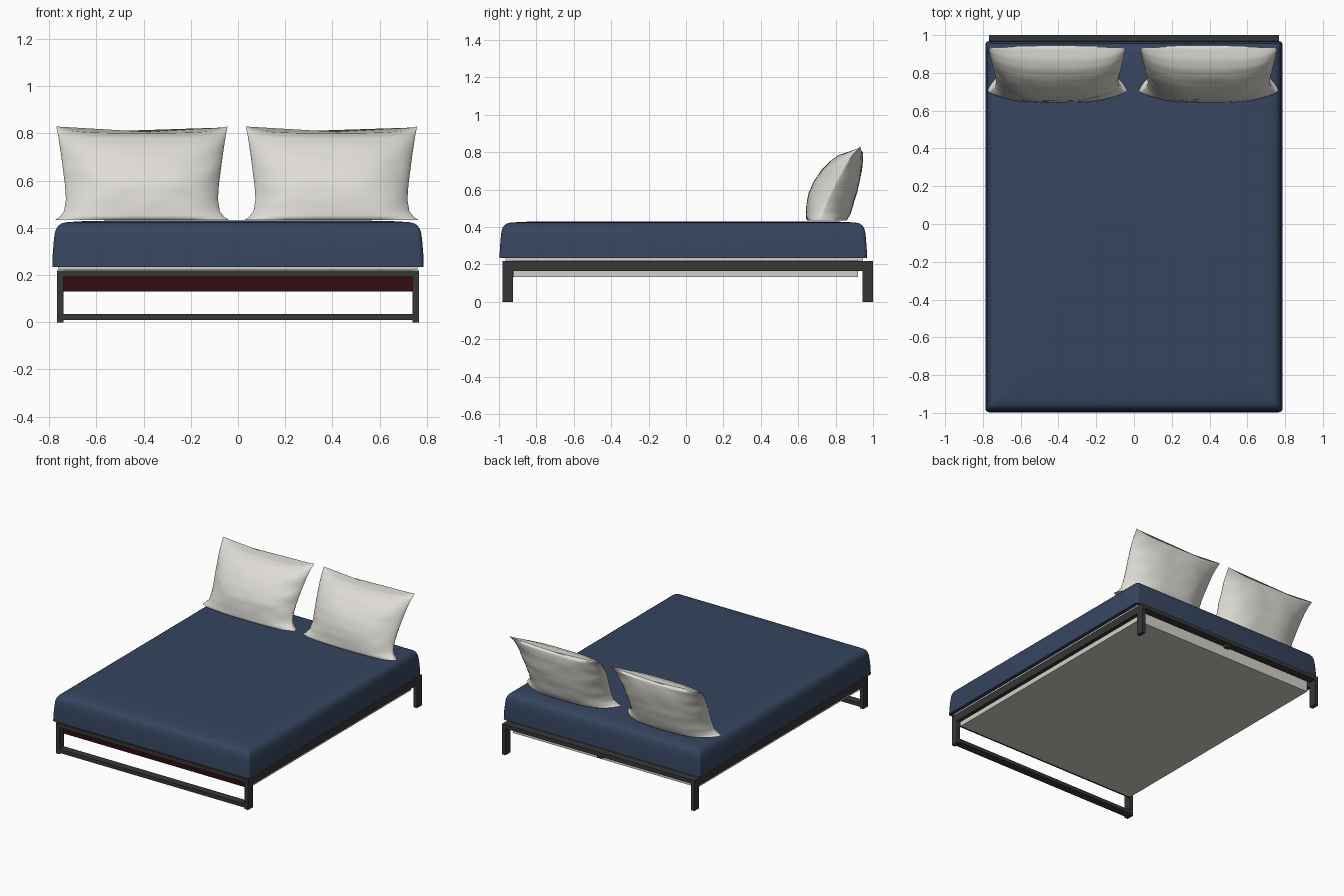
import bpy, bmesh, math
from mathutils import Vector, noise

if "Cube" in bpy.data.objects:
    bpy.data.objects.remove(bpy.data.objects["Cube"])


def material(name, rgb):
    m = bpy.data.materials.new(name)
    m.diffuse_color = (*rgb, 1)
    m.use_nodes = True
    m.node_tree.nodes["Principled BSDF"].inputs["Base Color"].default_value = m.diffuse_color
    return m


BLUE = material("navy fabric", (0.036, 0.060, 0.115))
WHITE = material("white linen", (0.74, 0.72, 0.67))
METAL = material("dark metal", (0.038, 0.038, 0.038))
RED = material("dark red", (0.030, 0.004, 0.006))
CREAM = material("pale base fabric", (0.64, 0.63, 0.58))


def finish(name, bm, mat, smooth=None):
    bmesh.ops.recalc_face_normals(bm, faces=bm.faces)
    me = bpy.data.meshes.new(name)
    bm.to_mesh(me)
    bm.free()
    ob = bpy.data.objects.new(name, me)
    bpy.context.collection.objects.link(ob)
    me.materials.append(mat)
    if smooth:
        bpy.ops.object.select_all(action='DESELECT')
        ob.select_set(True)
        bpy.context.view_layer.objects.active = ob
        bpy.ops.object.shade_smooth_by_angle(angle=math.radians(smooth))
    return ob


def box(name, x, y, z, mat):
    bm = bmesh.new()
    bmesh.ops.create_cube(bm, size=1)
    for v in bm.verts:
        v.co = [a + (c + 0.5) * (b - a) for c, (a, b) in zip(v.co, (x, y, z))]
    return finish(name, bm, mat)


# Metal frame: legs and side rails on both sides
W, T, D = 0.767, 0.027, 0.055
for side, s in (("left", -1), ("right", 1)):
    x = sorted((s * W, s * (W - T)))
    box(side + "_front_leg", x, (-0.98, -0.98 + D), (0, 0.22), METAL)
    box(side + "_back_leg", x, (1 - D, 1), (0, 0.22), METAL)
    box(side + "_side_rail", x, (-0.98 + D, 1 - D), (0.165, 0.22), METAL)

# Cross rails, with a floor bar at the front only
inner = (-W + T, W - T)
box("front_rail", inner, (-0.98, -0.98 + D), (0.192, 0.22), METAL)
box("front_floor_bar", inner, (-0.98, -0.98 + D), (0.01, 0.036), METAL)
box("back_rail", inner, (1 - D, 1), (0.192, 0.22), METAL)
box("back_rail_bracket", (-0.02, 0.02), (0.955, 0.985), (0.172, 0.192), METAL)

# Base box under the mattress, its top lip and the red front panel
box("base_box", (-0.738, 0.738), (-0.922, 0.92), (0.132, 0.222), CREAM)
box("base_lip", (-0.76, 0.76), (-0.965, 0.945), (0.221, 0.24), CREAM)
box("front_panel", (-0.74, 0.74), (-0.93, -0.922), (0.13, 0.215), RED)

# Mattress: stacked rounded-rectangle rings, (inset, height)
bm = bmesh.new()
profile = [(0.0, 0.235), (0.002, 0.29), (0.006, 0.34), (0.010, 0.375),
           (0.016, 0.395), (0.026, 0.41), (0.040, 0.419), (0.06, 0.424),
           (0.12, 0.428), (0.25, 0.431)]
rings = []
for inset, z in profile:
    hx, y0, y1, r = 0.787 - inset, -0.997 + inset, 0.968 - inset, 0.02
    ring = []
    for k, (cx, cy) in enumerate(((hx - r, y1 - r), (r - hx, y1 - r),
                                  (r - hx, y0 + r), (hx - r, y0 + r))):
        for j in range(5):
            a = math.radians(90 * k + 22.5 * j)
            ring.append(bm.verts.new((cx + r * math.cos(a), cy + r * math.sin(a), z)))
    rings.append(ring)
for a, b in zip(rings, rings[1:]):
    for i in range(len(a)):
        j = (i + 1) % len(a)
        bm.faces.new((a[i], a[j], b[j], b[i]))
bm.faces.new(rings[0])
bm.faces.new(rings[-1])
finish("mattress", bm, BLUE, 50)

# Pillow rows: height, front y, seam y, back y, half width
ROWS = [(0.434, 0.650, 0.705, 0.855, 0.368), (0.445, 0.642, 0.710, 0.865, 0.350),
        (0.47, 0.642, 0.725, 0.878, 0.330), (0.52, 0.645, 0.745, 0.895, 0.322),
        (0.58, 0.656, 0.775, 0.912, 0.326), (0.64, 0.682, 0.805, 0.926, 0.334),
        (0.70, 0.722, 0.840, 0.938, 0.342), (0.75, 0.768, 0.870, 0.945, 0.350),
        (0.785, 0.815, 0.900, 0.946, 0.356), (0.802, 0.865, 0.922, 0.944, 0.361),
        (0.806, 0.922, 0.932, 0.937, 0.363)]


def pillow_row(t):
    i = min(int(t), len(ROWS) - 2)
    return [a + (b - a) * (t - i) for a, b in zip(ROWS[i], ROWS[i + 1])]


def pillow(name, cx, seed):
    bm = bmesh.new()
    n, per = 28, 3
    rings = []
    steps = (len(ROWS) - 1) * per
    for k in range(steps + 1):
        z, yf, ys, yb, hw = pillow_row(k / per)
        v = k / steps
        ring = []
        for i in range(2 * n):
            front = i <= n
            u = -math.cos(math.pi * i / n) if front else math.cos(math.pi * (i - n) / n)
            bulge = max(0, 1 - abs(u) ** 3.2) ** 0.75
            p = Vector((cx + u * hw, ys + ((yf if front else yb) - ys) * bulge,
                        z + 0.024 * u ** 4 * v ** 3))
            # soft fabric creases, stronger near the seams
            q = Vector((p.x * 9, p.z * 16, seed + (0 if front else 7)))
            crease = noise.noise(q) * (0.005 + 0.010 * abs(u) ** 3) * min(1, bulge * 2)
            p.y += crease * math.sin(math.pi * v)
            ring.append(bm.verts.new(p))
        rings.append(ring)
    for a, b in zip(rings, rings[1:]):
        for i in range(2 * n):
            j = (i + 1) % (2 * n)
            bm.faces.new((a[i], a[j], b[j], b[i]))
    bm.faces.new(rings[0])
    bm.faces.new(rings[-1])
    finish(name, bm, WHITE, 60)


pillow("left_pillow", -0.407, 1.3)
pillow("right_pillow", 0.396, 4.7)
